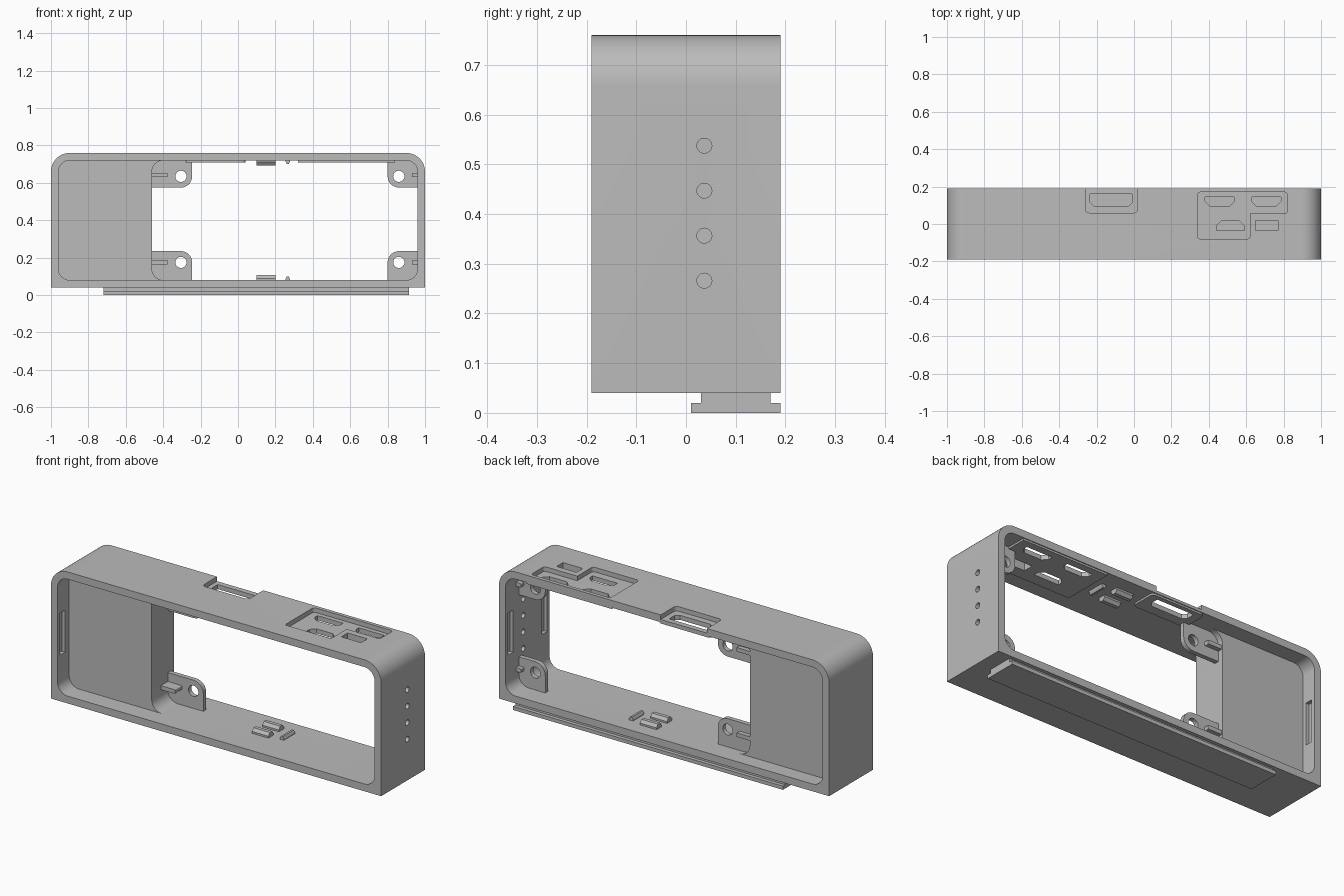
import bpy, bmesh, math
from mathutils import Vector

if "Cube" in bpy.data.objects:
    bpy.data.objects.remove(bpy.data.objects["Cube"], do_unlink=True)

grey = bpy.data.materials.new("plain grey")
grey.use_nodes = True
grey.diffuse_color = (0.5, 0.5, 0.5, 1)
grey.node_tree.nodes["Principled BSDF"].inputs["Base Color"].default_value = (0.5, 0.5, 0.5, 1)


def rounded(x0, x1, y0, y1, r=0.0, corners="1111", steps=8):
    """Rectangle outline; corners flags: top right, top left, bottom left, bottom right."""
    pts = []
    for k, (x, y) in enumerate([(x1, y1), (x0, y1), (x0, y0), (x1, y0)]):
        if r == 0 or corners[k] == "0":
            pts.append((x, y))
            continue
        cx = x - r if x == x1 else x + r
        cy = y - r if y == y1 else y + r
        for i in range(steps + 1):
            a = math.pi / 2 * (k + i / steps)
            pts.append((cx + r * math.cos(a), cy + r * math.sin(a)))
    return pts


def circle(cx, cy, r, n=24):
    return [(cx + r * math.cos(2 * math.pi * i / n), cy + r * math.sin(2 * math.pi * i / n))
            for i in range(n)]


def prism(name, pts, axis, lo, hi):
    """Extrude a 2D outline along the named axis."""
    place = {"X": lambda p, t: (t, p[0], p[1]),
             "Y": lambda p, t: (p[0], t, p[1]),
             "Z": lambda p, t: (p[0], p[1], t)}[axis]
    bm = bmesh.new()
    face = bm.faces.new([bm.verts.new(place(p, lo)) for p in pts])
    ext = bmesh.ops.extrude_face_region(bm, geom=[face])
    verts = [v for v in ext["geom"] if isinstance(v, bmesh.types.BMVert)]
    bmesh.ops.translate(bm, verts=verts, vec=Vector(place((0, 0), hi - lo)))
    bmesh.ops.recalc_face_normals(bm, faces=bm.faces[:])
    mesh = bpy.data.meshes.new(name)
    bm.to_mesh(mesh)
    bm.free()
    mesh.materials.append(grey)
    obj = bpy.data.objects.new(name, mesh)
    bpy.context.collection.objects.link(obj)
    return obj


def activate(obj):
    bpy.ops.object.select_all(action="DESELECT")
    obj.select_set(True)
    bpy.context.view_layer.objects.active = obj


def cut(obj, pts, axis, lo, hi):
    cutter = prism("cutter", pts, axis, lo, hi)
    cutter.hide_render = True
    mod = obj.modifiers.new("cut", "BOOLEAN")
    mod.operation, mod.solver, mod.object = "DIFFERENCE", "EXACT", cutter
    activate(obj)
    bpy.ops.object.modifier_apply(modifier=mod.name)
    bpy.data.objects.remove(cutter, do_unlink=True)


def smooth(obj):
    activate(obj)
    bpy.ops.object.shade_smooth_by_angle(angle=math.radians(30))


# Case: rounded top, square foot, open bays front and back, through window
case = prism("case", rounded(-1, 1, 0.04, 0.76, 0.1, "1100", 12), "Y", -0.19, 0.19)
bay = rounded(-0.96, 0.96, 0.08, 0.72, 0.06)
cut(case, bay, "Y", -0.3, -0.09)
cut(case, bay, "Y", 0.105, 0.3)
cut(case, rounded(-0.46, 0.96, 0.08, 0.72, 0.06), "Y", -0.25, 0.25)

# Latch slots inside both end walls
for side in (-1, 1):
    for y in (-0.147, 0.147):
        x0, x1 = sorted((side * 0.9, side * 0.98))
        cut(case, rounded(y - 0.022, y + 0.022, 0.28, 0.51), "X", x0, x1)

# Indicator holes in one end
for i in range(4):
    cut(case, circle(0.037, 0.266 + 0.0905 * i, 0.015), "X", 0.9, 1.1)

# Reinforcing plates under the top wall
small_plate = prism("small_port_plate", rounded(-0.28, 0.04, 0.04, 0.185, 0.02), "Z", 0.71, 0.721)
big_outline = [(0.32, -0.1), (0.84, -0.1), (0.84, 0.185), (0.32, 0.185)]
big_plate = prism("large_port_plate", big_outline, "Z", 0.71, 0.721)

# Shallow pockets on the top
cut(case, rounded(-0.26, 0.02, 0.06, 0.25, 0.02), "Z", 0.735, 0.9)
cut(case, rounded(0.34, 0.82, 0.055, 0.17, 0.015), "Z", 0.735, 0.9)
cut(case, rounded(0.34, 0.62, -0.08, 0.12, 0.015), "Z", 0.735, 0.9)


# Port openings through the top and its plates
def port(x0, x1, y0, y1, c, flip=False):
    pts = [(x0 + c, y0), (x1 - c, y0), (x1, y0 + c), (x1, y1), (x0, y1), (x0, y0 + c)]
    return [(x, y0 + y1 - y) for x, y in pts] if flip else pts


cut(case, port(-0.235, -0.01, 0.095, 0.16, 0.02), "Z", 0.6, 0.9)
cut(small_plate, port(-0.235, -0.01, 0.095, 0.16, 0.02), "Z", 0.6, 0.9)
for outline in (port(0.38, 0.535, 0.095, 0.145, 0.025),
                port(0.63, 0.785, 0.095, 0.145, 0.025),
                port(0.44, 0.59, -0.035, 0.015, 0.025, True),
                rounded(0.65, 0.77, -0.035, 0.02)):
    for target in (case, big_plate):
        cut(target, outline, "Z", 0.6, 0.9)
smooth(case)

# Four corner mounting tabs with screw holes, each with a small rib
for row, z0, z1, hole_z in (("lower", 0.075, 0.235, 0.175), ("upper", 0.575, 0.725, 0.635)):
    low = row == "lower"
    for side, x0, x1, hole_x, r0, r1 in (("right", -0.465, -0.245, -0.305, -0.47, -0.375),
                                        ("left", 0.8, 0.965, 0.86, 0.93, 0.965)):
        if side == "right":
            flags = "1000" if low else "0001"
        else:
            flags = "0100" if low else "0010"
        tab = prism(f"{row}_{side}_tab", rounded(x0, x1, z0, z1, 0.06, flags), "Y", 0.05, 0.075)
        cut(tab, circle(hole_x, hole_z, 0.03), "Y", 0, 0.2)
        smooth(tab)
        rib_z = hole_z if low else hole_z + 0.007
        prism(f"{row}_{side}_rib", rounded(r0, r1, rib_z - 0.011, rib_z + 0.011, 0.004),
              "Y", -0.01, 0.1)


# Chamfered locating bumps on floor and ceiling
def bump(name, centre, half, axis, lo, hi, base, height):
    pts = [(centre - half, base), (centre + half, base),
           (centre + half, base + height * 0.4), (centre + half * 0.45, base + height),
           (centre - half * 0.45, base + height), (centre - half, base + height * 0.4)]
    prism(name, pts, axis, lo, hi)


for row, base, sign in (("floor", 0.079, 1), ("ceiling", 0.721, -1)):
    bump(f"{row}_front_bump", 0.0, 0.022, "X", 0.1, 0.2, base, sign * 0.027)
    bump(f"{row}_back_bump", 0.09, 0.022, "X", 0.1, 0.2, base, sign * 0.027)
    bump(f"{row}_cross_bump", 0.266, 0.012, "Y", 0.0, 0.095, base, sign * 0.02)

# Stepped mounting rail below
rail = [(0.01, 0), (0.19, 0), (0.19, 0.02), (0.17, 0.02), (0.17, 0.041),
        (0.03, 0.041), (0.03, 0.02), (0.01, 0.02)]
prism("mounting_rail", rail, "X", -0.72, 0.915)
